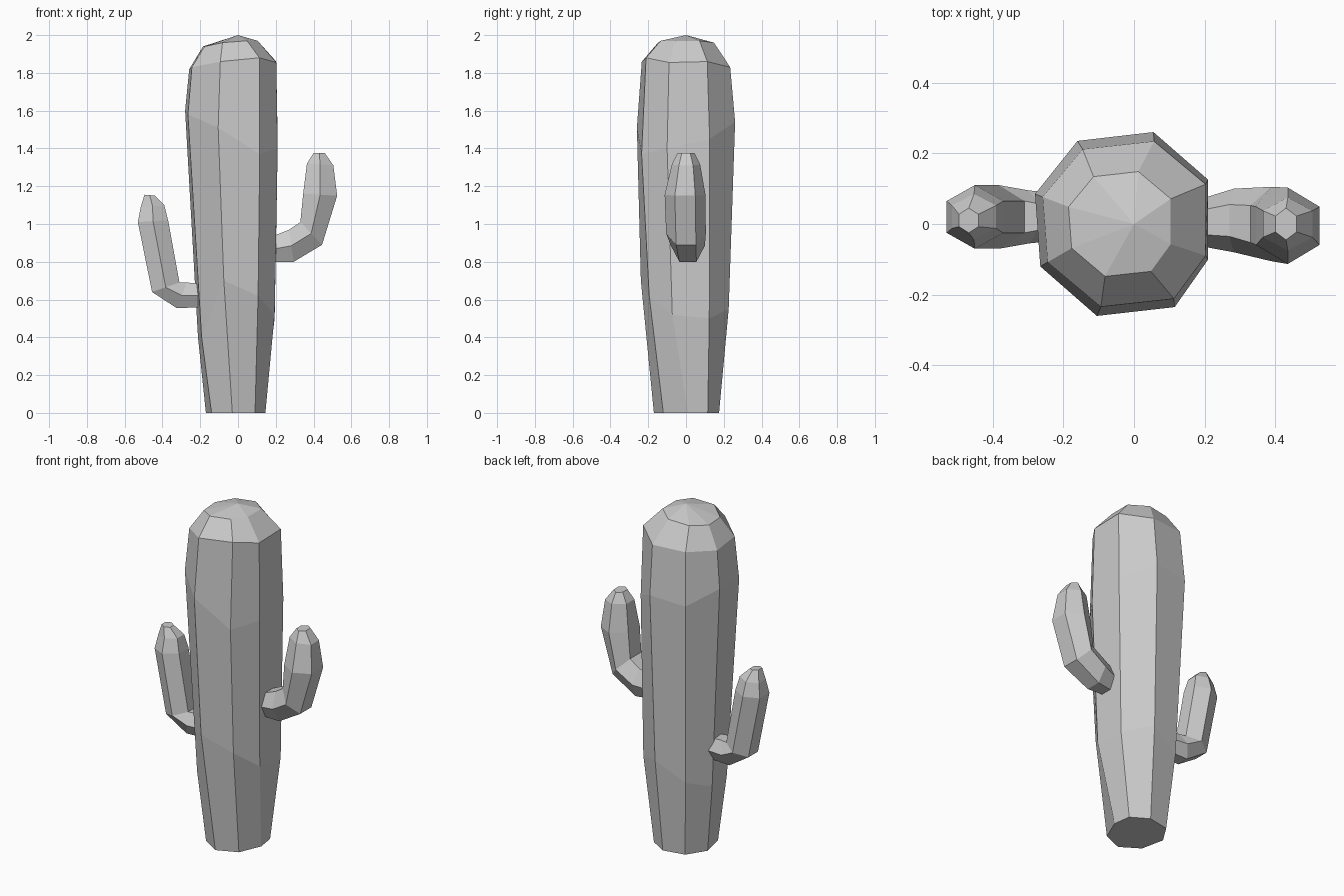
import bpy, bmesh, math

if "Cube" in bpy.data.objects:
    bpy.data.objects.remove(bpy.data.objects["Cube"])


def skin(name, rings, apex=None):
    """Bridge equal-sized rings into a closed, flat-shaded solid."""
    bm = bmesh.new()
    loops = [[bm.verts.new(p) for p in ring] for ring in rings]
    n = len(loops[0])
    for lo, hi in zip(loops, loops[1:]):
        for i in range(n):
            j = (i + 1) % n
            bm.faces.new((lo[i], lo[j], hi[j], hi[i]))
    bm.faces.new(loops[0][::-1])
    if apex:
        tip = bm.verts.new(apex)
        for i in range(n):
            bm.faces.new((loops[-1][i], loops[-1][(i + 1) % n], tip))
    else:
        bm.faces.new(loops[-1])
    bmesh.ops.recalc_face_normals(bm, faces=bm.faces)
    mesh = bpy.data.meshes.new(name)
    bm.to_mesh(mesh)
    bm.free()
    obj = bpy.data.objects.new(name, mesh)
    bpy.context.collection.objects.link(obj)
    return obj


# Trunk: hand-cut octagons at the foot and at the widest level
foot = [(-.10, .15), (.03, .175), (.13, .115), (.145, .01),
        (.09, -.12), (-.03, -.17), (-.14, -.10), (-.17, .04)]
wide = [(-.16, .235), (.055, .26), (.21, .125), (.21, -.10),
        (.115, -.235), (-.105, -.26), (-.265, -.12), (-.28, .085)]
wide_z = [1.52, 1.54, 1.45, 1.40, 1.37, 1.51, 1.58, 1.60]
low_z = [.45, .55, .50, .52, .62, .70, .40, .40]
blend = [.5, .6, .8, .75, .65, .6, .42, .38]
shoulder_z = [1.83, 1.83, 1.86, 1.855, 1.88, 1.86, 1.83, 1.82]
dome_z = [1.95, 1.96, 1.97, 1.97, 1.97, 1.96, 1.94, 1.94]

low = [(a[0] + (b[0] - a[0]) * t, a[1] + (b[1] - a[1]) * t - (.015 if a[1] < -.15 else 0), z)
       for a, b, t, z in zip(foot, wide, blend, low_z)]
skin("trunk", [
    [(x, y, 0) for x, y in foot],
    low,
    [(x, y, z) for (x, y), z in zip(wide, wide_z)],
    [(x * .94 + .005, y * .9, z) for (x, y), z in zip(wide, shoulder_z)],
    [(x * .59 - .02, y * .57, z) for (x, y), z in zip(wide, dome_z)],
], apex=(0, 0, 2))


# Arms: hexagonal sections, each spanning inner (x, z) to outer (x, z)
def arm(name, sections):
    rings = []
    for xi, zi, xo, zo, w, y0 in sections:
        ring = []
        for k in range(6):
            a = math.radians(30 + 60 * k)
            s = .5 + .5 * math.cos(a) / math.cos(math.radians(30))
            ring.append((xi + (xo - xi) * s, y0 + w * math.sin(a), zi + (zo - zi) * s))
        rings.append(ring)
    skin(name, rings)


arm("right_arm", [
    (.12, .91, .12, .80, .05, 0),
    (.27, .97, .295, .80, .09, .01),
    (.33, 1.01, .445, .89, .105, 0),
    (.345, 1.16, .525, 1.15, .108, -.005),
    (.365, 1.32, .505, 1.31, .075, 0),
    (.40, 1.375, .46, 1.375, .045, 0)])

arm("left_arm", [
    (-.15, .68, -.15, .56, .06, .02),
    (-.27, .69, -.325, .555, .075, .02),
    (-.31, .69, -.455, .64, .09, .02),
    (-.37, 1.02, -.53, 1.01, .09, .02),
    (-.39, 1.10, -.515, 1.09, .065, .02),
    (-.44, 1.15, -.495, 1.155, .035, .01)])
